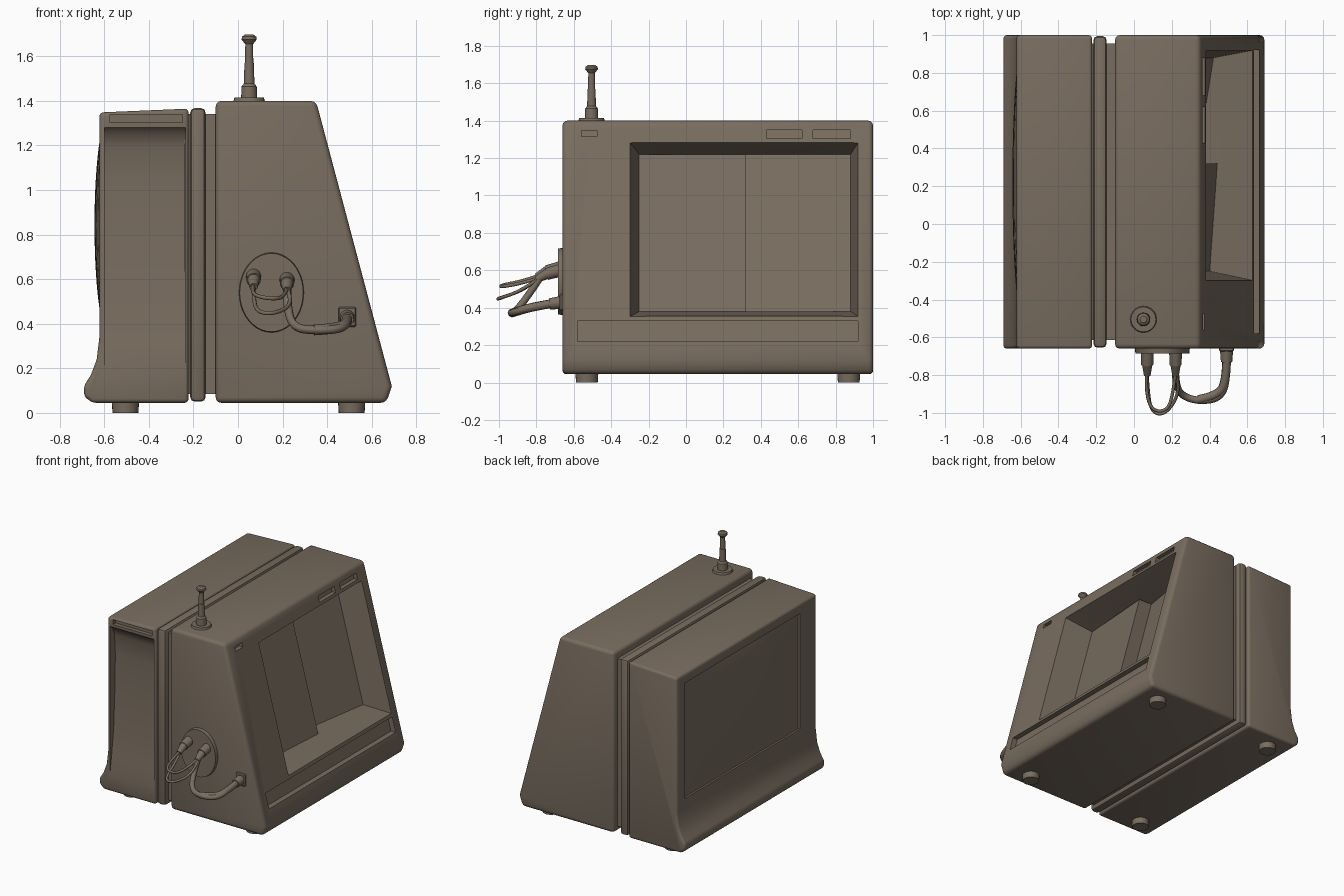
import bpy, bmesh, math
from mathutils import Vector

if "Cube" in bpy.data.objects:
    bpy.data.objects.remove(bpy.data.objects["Cube"])

brown = bpy.data.materials.new("brown_plastic")
brown.diffuse_color = (0.19, 0.152, 0.115, 1)
brown.use_nodes = True
brown.node_tree.nodes["Principled BSDF"].inputs["Base Color"].default_value = brown.diffuse_color
Y0, Y1 = -0.66, 1.0          # front and back of the casing


def activate(ob):
    bpy.ops.object.select_all(action='DESELECT')
    ob.select_set(True)
    bpy.context.view_layer.objects.active = ob


def finish(ob, angle=35):
    ob.data.materials.clear()
    ob.data.materials.append(brown)
    activate(ob)
    bpy.ops.object.shade_smooth_by_angle(angle=math.radians(angle))
    return ob


def from_bmesh(name, bm):
    bmesh.ops.recalc_face_normals(bm, faces=bm.faces)
    me = bpy.data.meshes.new(name)
    bm.to_mesh(me)
    bm.free()
    ob = bpy.data.objects.new(name, me)
    bpy.context.collection.objects.link(ob)
    return ob


def loft(name, a, b, tri=False):
    """Closed solid between two matching loops."""
    bm = bmesh.new()
    va, vb = [bm.verts.new(p) for p in a], [bm.verts.new(p) for p in b]
    n = len(a)
    bm.faces.new(va)
    bm.faces.new(vb[::-1])
    for i in range(n):
        j = (i + 1) % n
        bm.faces.new((va[i], va[j], vb[j], vb[i]))
    if tri:
        bmesh.ops.triangulate(bm, faces=bm.faces[:])
    return from_bmesh(name, bm)


def slab(name, profile, y0, y1):
    """Extrude an x-z profile along y."""
    return loft(name, [(x, y0, z) for x, z in profile], [(x, y1, z) for x, z in profile])


def box(name, x0, x1, y0, y1, z0, z1):
    return slab(name, [(x0, z0), (x1, z0), (x1, z1), (x0, z1)], y0, y1)


def bevel(ob, width, segments=3):
    m = ob.modifiers.new("bevel", 'BEVEL')
    m.width, m.segments = width, segments
    m.limit_method, m.angle_limit = 'ANGLE', math.radians(35)
    activate(ob)
    bpy.ops.object.modifier_apply(modifier=m.name)


def cut(ob, cutter):
    m = ob.modifiers.new("cut", 'BOOLEAN')
    m.operation, m.solver, m.object = 'DIFFERENCE', 'EXACT', cutter
    activate(ob)
    bpy.ops.object.modifier_apply(modifier=m.name)
    bpy.data.objects.remove(cutter)


def rod(name, p, q, r0, r1, seg=20):
    """Tapered cylinder from p to q."""
    p, q = Vector(p), Vector(q)
    bm = bmesh.new()
    bmesh.ops.create_cone(bm, cap_ends=True, segments=seg, radius1=r0, radius2=r1, depth=(q - p).length)
    ob = from_bmesh(name, bm)
    ob.location = (p + q) / 2
    ob.rotation_mode = 'QUATERNION'
    ob.rotation_quaternion = (q - p).to_track_quat('Z', 'Y')
    return finish(ob)


def cable(name, pts, r):
    cu = bpy.data.curves.new(name, 'CURVE')
    cu.dimensions, cu.bevel_depth, cu.bevel_resolution = '3D', r, 2
    cu.use_fill_caps = True
    sp = cu.splines.new('NURBS')
    sp.points.add(len(pts) - 1)
    for pt, co in zip(sp.points, pts):
        pt.co = (*co, 1)
    sp.use_endpoint_u, sp.order_u, sp.resolution_u = True, 3, 6
    ob = bpy.data.objects.new(name, cu)
    bpy.context.collection.objects.link(ob)
    activate(ob)
    bpy.ops.object.convert(target='MESH')
    return finish(bpy.context.view_layer.objects.active, 60)


def slope(y, z, d):
    """Point on the sloped right face, pushed in by d."""
    return (0.69 - (z - 0.12) * 0.34 / 1.28 - d, y, z)


def slope_cutter(pts):
    """pts: (y, depth, z low, z high) outline of a recess in the sloped face."""
    return loft("cutter", [slope(y, a, d) for y, d, a, b in pts],
                [slope(y, b, d) for y, d, a, b in pts], True)


# Right casing with the sloped face
right = slab("right_casing", [(-0.10, 0.045), (0.665, 0.045), (0.69, 0.12),
                              (0.35, 1.40), (-0.10, 1.40)], Y0, Y1)
bevel(right, 0.025)
# large window, with two angled panels at its back
lo, hi = (0.35, 1.29), (0.38, 1.22)
cut(right, slope_cutter([(-0.305, -0.03, *lo), (-0.25, 0.22, *hi), (0.32, 0.18, *hi),
                         (0.32, 0.29, *hi), (0.88, 0.20, *hi), (0.925, -0.03, *lo)]))
# shallow slots: long one below, three small ones above
for y0, y1, z0, z1, d in [(-0.58, 0.92, 0.22, 0.33, 0.04), (0.43, 0.62, 1.305, 1.35, 0.03),
                          (0.68, 0.88, 1.305, 1.35, 0.03), (-0.56, -0.475, 1.315, 1.347, 0.03)]:
    cut(right, slope_cutter([(y0, -0.03, z0, z1), (y0, d, z0, z1),
                             (y1, d, z0, z1), (y1, -0.03, z0, z1)]))
finish(right)

# Left casing with flared foot
left = slab("left_casing", [(-0.222, 0.045), (-0.222, 1.365), (-0.622, 1.348), (-0.622, 0.34),
                            (-0.634, 0.24), (-0.66, 0.17), (-0.692, 0.12), (-0.69, 0.075),
                            (-0.655, 0.045)], Y0, Y1)
bevel(left, 0.018)
# curved hollow and slot in its front end
hollow = [(-0.74, 0.13), (-0.665, 0.14), (-0.64, 0.3), (-0.615, 0.5), (-0.60, 0.8),
          (-0.595, 1.05), (-0.605, 1.2), (-0.63, 1.26), (-0.665, 1.285), (-0.74, 1.29)]
cut(left, loft("cutter", [(-0.60, y, z) for y, z in hollow], [(-0.235, y, z) for y, z in hollow]))
cut(left, box("cutter", -0.575, -0.25, -0.72, -0.63, 1.302, 1.338))
# seat for the screen
cut(left, box("cutter", -0.72, -0.60, -0.46, 0.90, 0.41, 1.275))
finish(left)

# Bulging screen
bm = bmesh.new()
N = 16
grid = []
for i in range(N + 1):
    u = i / N * 2 - 1
    grid.append([bm.verts.new((-0.608 - 0.036 * (1 - u * u) ** 0.7 * (1 - v * v) ** 0.7,
                               0.22 + 0.68 * u, 0.8425 + 0.4325 * v))
                 for v in (j / N * 2 - 1 for j in range(N + 1))])
for i in range(N):
    for j in range(N):
        bm.faces.new((grid[i][j], grid[i][j + 1], grid[i + 1][j + 1], grid[i + 1][j]))
screen = from_bmesh("screen", bm)
if screen.data.polygons[0].normal.x > 0:
    screen.data.flip_normals()
finish(screen)

# Seam between the halves: sunken core and raised rib
finish(box("seam_core", -0.24, -0.08, Y0 + 0.045, Y1 - 0.045, 0.085, 1.34))
rib = box("seam_rib", -0.215, -0.145, Y0 + 0.005, Y1 - 0.005, 0.05, 1.368)
bevel(rib, 0.022, 2)
finish(rib)

# Feet
for x in (-0.505, 0.51):
    for y in (-0.53, 0.87):
        rod("foot", (x, y, 0), (x, y, 0.06), 0.058, 0.062, 24)

# Antenna
AX, AY = 0.05, -0.505
for name, z0, z1, r0, r1 in [("antenna_base", 1.39, 1.415, 0.073, 0.066),
                             ("antenna_collar", 1.41, 1.465, 0.036, 0.034),
                             ("antenna_collar_top", 1.465, 1.48, 0.034, 0.022),
                             ("antenna_lower_rod", 1.47, 1.57, 0.024, 0.021),
                             ("antenna_upper_rod", 1.56, 1.67, 0.019, 0.017),
                             ("antenna_knob_under", 1.655, 1.675, 0.018, 0.034),
                             ("antenna_knob", 1.675, 1.688, 0.034, 0.032),
                             ("antenna_knob_top", 1.688, 1.698, 0.032, 0.018)]:
    rod(name, (AX, AY, z0), (AX, AY, z1), r0, r1)

# Oval connector plate
plate = rod("connector_plate", (0.15, -0.62, 0.54), (0.15, -0.685, 0.54), 1, 0.95, 40)
for v in plate.data.vertices:
    w = plate.matrix_basis.to_quaternion() @ v.co
    w.x, w.z = w.x * 0.15, w.z * 0.185
    v.co = plate.matrix_basis.to_quaternion().inverted() @ w

# Plugs and cables
for x, z in ((0.07, 0.615), (0.22, 0.60)):
    rod("plug", (x, -0.67, z), (x, -0.745, z - 0.02), 0.034, 0.032)
    rod("plug_neck", (x, -0.74, z - 0.018), (x, -0.80, z - 0.05), 0.028, 0.018)
cable("upper_thin_cable", [(0.07, -0.78, 0.575), (0.06, -0.86, 0.545), (0.09, -0.99, 0.52),
                           (0.18, -0.99, 0.51), (0.21, -0.88, 0.53), (0.22, -0.78, 0.56)], 0.009)
cable("lower_thin_cable", [(0.07, -0.78, 0.57), (0.07, -0.85, 0.50), (0.09, -1.0, 0.45),
                           (0.17, -1.01, 0.445), (0.25, -0.88, 0.49), (0.22, -0.78, 0.56)], 0.009)
cable("thick_cable", [(0.22, -0.78, 0.56), (0.22, -0.84, 0.47), (0.25, -0.91, 0.38),
                      (0.35, -0.94, 0.37), (0.46, -0.92, 0.375), (0.495, -0.82, 0.405),
                      (0.49, -0.66, 0.43)], 0.019)
cable("cable_sleeve", [(0.34, -0.93, 0.372), (0.45, -0.91, 0.378), (0.49, -0.82, 0.405),
                       (0.49, -0.70, 0.425)], 0.024)
rod("socket_collar", (0.49, -0.65, 0.43), (0.49, -0.73, 0.42), 0.036, 0.030)
socket = box("socket_plate", 0.45, 0.53, -0.675, -0.64, 0.385, 0.475)
bevel(socket, 0.006, 1)
finish(socket)
